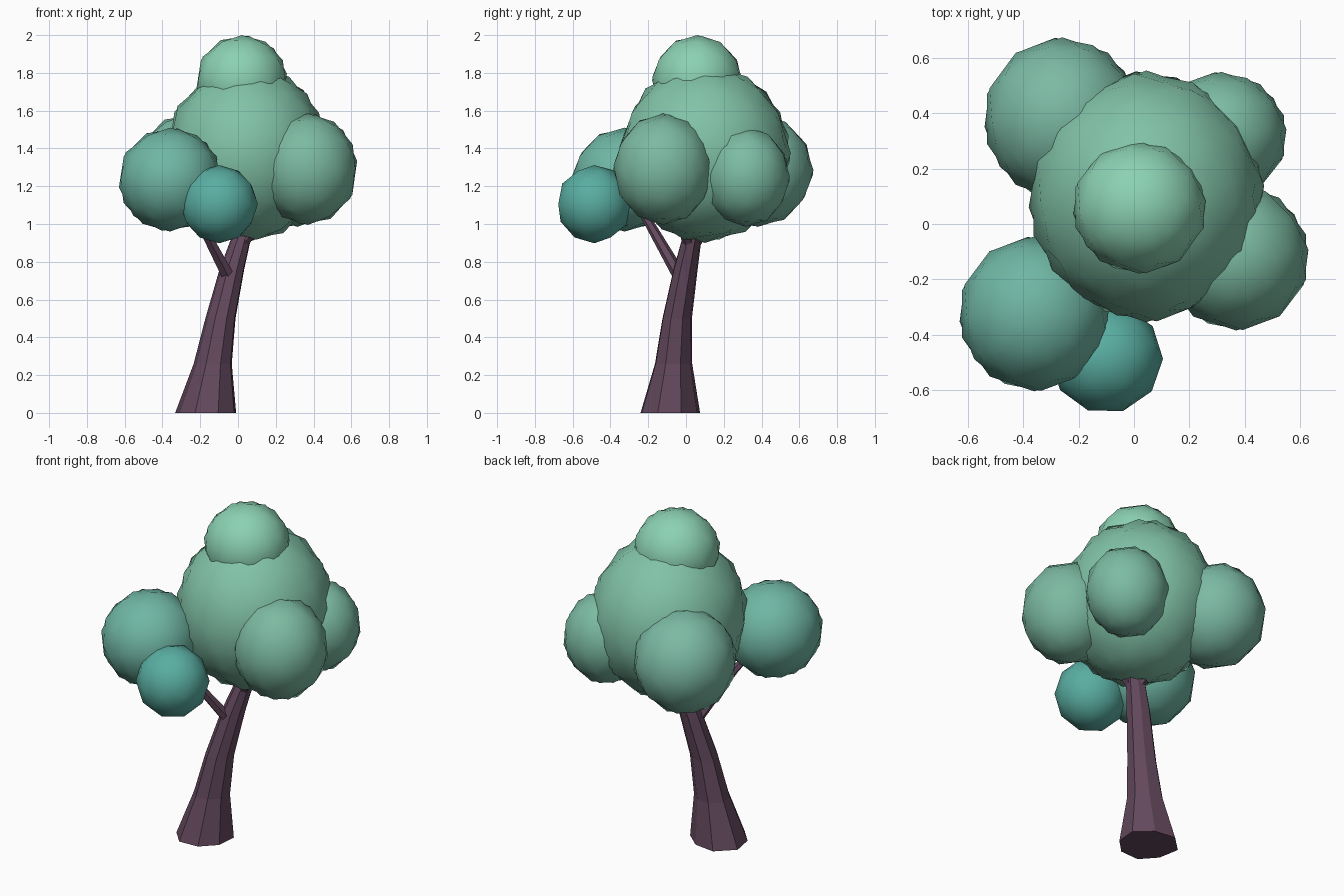
import bpy, bmesh, math
from mathutils import Matrix, Vector

if "Cube" in bpy.data.objects:
    bpy.data.objects.remove(bpy.data.objects["Cube"])


def material(name, color):
    m = bpy.data.materials.new(name)
    m.diffuse_color = (*color, 1)
    m.use_nodes = True
    m.node_tree.nodes["Principled BSDF"].inputs["Base Color"].default_value = m.diffuse_color
    return m


def finish(name, bm, mat, smooth):
    me = bpy.data.meshes.new(name)
    bmesh.ops.recalc_face_normals(bm, faces=bm.faces[:])
    bm.to_mesh(me)
    bm.free()
    me.materials.append(mat)
    for p in me.polygons:
        p.use_smooth = smooth
    ob = bpy.data.objects.new(name, me)
    bpy.context.collection.objects.link(ob)
    return ob


def foliage(name, center, size, color, turns):
    # leaf clump: overlapping turned low-poly balls give the ragged outline
    bm = bmesh.new()
    for a, b in turns:
        rot = Matrix.Rotation(a, 4, 'Z') @ Matrix.Rotation(b, 4, 'X')
        mat = Matrix.Translation(center) @ Matrix.Diagonal((*size, 1)) @ rot
        bmesh.ops.create_icosphere(bm, subdivisions=2, radius=1, matrix=mat)
    return finish(name, bm, material(name + "_green", color), True)


def limb(name, path, mat, shape):
    # tapered tube through (x, y, z, radius); shape = relative radius of each side
    bm = bmesh.new()
    sides = len(shape)
    rings = []
    for x, y, z, r in path:
        ring = []
        for i, k in enumerate(shape):
            a = math.tau * (i + 0.5) / sides
            ring.append(bm.verts.new((x + r * k * math.cos(a), y + r * k * math.sin(a), z)))
        rings.append(ring)
    for lo, hi in zip(rings, rings[1:]):
        for i in range(sides):
            j = (i + 1) % sides
            bm.faces.new((lo[i], lo[j], hi[j], hi[i]))
    bm.faces.new(rings[0][::-1])
    bm.faces.new(rings[-1])
    return finish(name, bm, mat, False)


# leaf clumps
pair = [(0, 0), (0.9, 0.6)]
foliage("main_foliage", (0.045, 0.10, 1.375), (0.43, 0.455, 0.475), (0.22, 0.54, 0.39), pair + [(2.1, 1.1)])
foliage("top_foliage", (0.02, 0.06, 1.76), (0.243, 0.24, 0.24), (0.26, 0.64, 0.45), pair)
foliage("right_foliage", (0.37, -0.12, 1.29), (0.265, 0.265, 0.295), (0.20, 0.49, 0.36), pair)
foliage("back_right_foliage", (0.315, 0.32, 1.25), (0.24, 0.23, 0.265), (0.20, 0.50, 0.37), pair)
foliage("back_left_foliage", (-0.26, 0.38, 1.285), (0.285, 0.295, 0.3), (0.20, 0.49, 0.37), pair)
foliage("front_left_foliage", (-0.36, -0.325, 1.235), (0.275, 0.28, 0.275), (0.16, 0.47, 0.37), pair)
foliage("small_front_foliage", (-0.10, -0.485, 1.105), (0.205, 0.2, 0.207), (0.10, 0.42, 0.36), [(0.3, 0)])

# leaning trunk and branches
bark = material("bark", (0.125, 0.066, 0.11))
limb("trunk", [(-0.165, -0.09, 0, 0.168), (-0.13, -0.07, 0.26, 0.105), (-0.09, -0.05, 0.5, 0.083),
               (-0.03, -0.005, 0.76, 0.068), (0.02, 0.03, 0.93, 0.054), (0.04, 0.08, 1.2, 0.04)],
     bark, [1, 0.95, 1.06, 1.08, 0.93, 0.97, 0.93, 0.93])
six = [1] * 6
limb("front_left_branch", [(-0.05, -0.03, 0.72, 0.042), (-0.185, -0.18, 0.98, 0.03),
                           (-0.30, -0.28, 1.15, 0.02)], bark, six)
limb("right_branch", [(0.01, 0.02, 0.87, 0.035), (0.10, -0.01, 0.98, 0.028), (0.28, -0.08, 1.2, 0.02)], bark, six)
limb("back_branch", [(0.01, 0.03, 0.87, 0.035), (-0.03, 0.11, 0.98, 0.028), (-0.2, 0.3, 1.2, 0.02)], bark, six)
